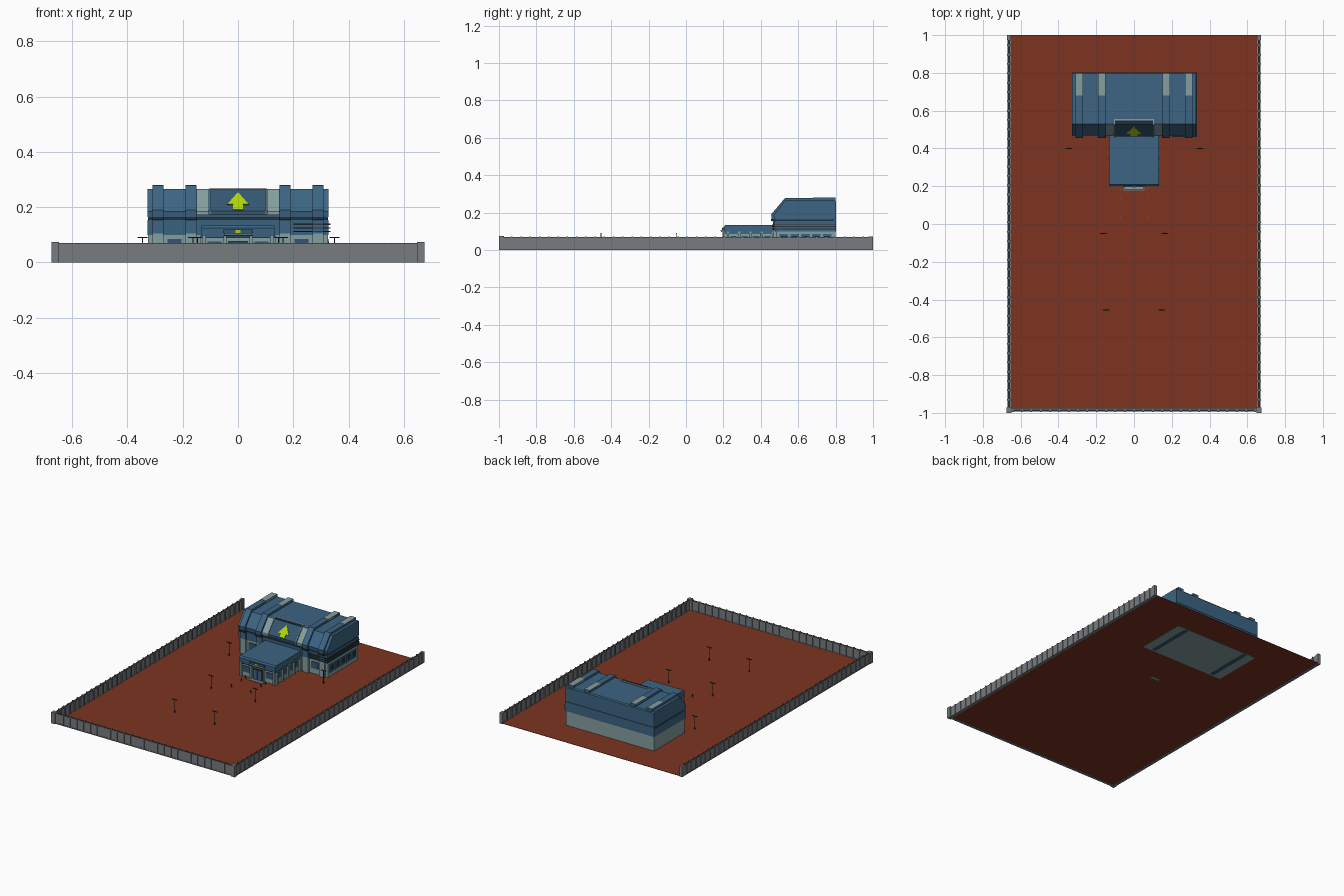
import bpy, bmesh, math
from mathutils import Matrix, Vector


def material(name, rgb):
    m = bpy.data.materials.new(name)
    m.diffuse_color = (*rgb, 1)
    return m


SOIL = material("red soil", (0.202, 0.034, 0.014))
BLUE = material("steel blue", (0.046, 0.128, 0.226))
DEEP = material("deep blue", (0.034, 0.092, 0.162))
PALE = material("pale grey blue", (0.235, 0.345, 0.350))
NAVY = material("navy trim", (0.014, 0.028, 0.048))
GREY = material("fence grey", (0.185, 0.200, 0.212))
DARK = material("dark metal", (0.030, 0.036, 0.042))
LIME = material("lime sign", (0.440, 0.680, 0.002))


def finish(bm, name, mat):
    bmesh.ops.recalc_face_normals(bm, faces=bm.faces)
    me = bpy.data.meshes.new(name)
    bm.to_mesh(me)
    bm.free()
    me.materials.append(mat)
    ob = bpy.data.objects.new(name, me)
    bpy.context.collection.objects.link(ob)
    return ob


def boxes(name, mat, items):
    """One object from boxes given as (x0, x1, y0, y1, z0, z1)."""
    bm = bmesh.new()
    for x0, x1, y0, y1, z0, z1 in items:
        m = Matrix.Translation(((x0 + x1) / 2, (y0 + y1) / 2, (z0 + z1) / 2)) @ \
            Matrix.Diagonal((x1 - x0, y1 - y0, z1 - z0, 1))
        bmesh.ops.create_cube(bm, size=1, matrix=m)
    return finish(bm, name, mat)


def prisms(name, mat, profile, spans):
    """Extrude a (y, z) profile across each (x0, x1) span."""
    bm = bmesh.new()
    for x0, x1 in spans:
        f = bm.faces.new([bm.verts.new((x0, y, z)) for y, z in profile])
        r = bmesh.ops.extrude_face_region(bm, geom=[f])
        bmesh.ops.translate(bm, vec=(x1 - x0, 0, 0),
                            verts=[v for v in r["geom"] if isinstance(v, bmesh.types.BMVert)])
    return finish(bm, name, mat)


def both(items):
    """Add copies mirrored in x."""
    return list(items) + [(-i[1], -i[0], *i[2:]) for i in items]


# Ground sheet and the base plate beneath the building
G = 0.005
boxes("ground", SOIL, [(-0.66, 0.66, -0.985, 1.0, 0.003, G)])
boxes("base_plate", PALE, [(-0.31, 0.31, 0.46, 0.80, 0.0005, 0.003)])
boxes("base_plate_strips", DEEP, both([(0.22, 0.25, 0.47, 0.79, 0, 0.003)]))
boxes("porch_base_plate", PALE, [(-0.03, 0.03, 0.195, 0.215, 0.0005, 0.003)])

# Perimeter fence: panels, posts, top cap and foot rail on three sides
H = 0.068
boxes("fence_panels", GREY, both([(0.656, 0.668, -0.985, 0.995, 0, H)])
      + [(-0.668, 0.668, -0.99, -0.978, 0, H)])
posts = both([(0.651, 0.672, -0.98 + i * 0.0494 - 0.004, -0.98 + i * 0.0494 + 0.004, 0.002, 0.071)
              for i in range(41)])
posts += [(-0.642 + i * 0.0494 - 0.004, -0.642 + i * 0.0494 + 0.004, -0.994, -0.973, 0.002, 0.071)
          for i in range(27)]
boxes("fence_posts", GREY, posts)
boxes("fence_caps", DARK, both([(0.659, 0.665, -0.985, 0.995, H, H + 0.002)])
      + [(-0.665, 0.665, -0.987, -0.981, H, H + 0.002)])
boxes("fence_feet", GREY, both([(0.652, 0.671, -0.985, 0.995, 0, 0.006)])
      + [(-0.67, 0.67, -0.993, -0.974, 0, 0.006)])
boxes("fence_corner_posts", GREY, both([(0.648, 0.675, -1.0, -0.972, 0, 0.074),
                                        (0.654, 0.672, 0.975, 1.0, 0, 0.072)]))

# Main hall, stacked by colour: pale plinth, blue wall, dark groove, roof block
prisms("hall_plinth", PALE, [(0.48, 0.004), (0.80, 0.004), (0.80, 0.10), (0.48, 0.10)],
       [(-0.325, 0.325)])
prisms("hall_wall", BLUE, [(0.475, 0.10), (0.803, 0.10), (0.803, 0.154), (0.472, 0.154)],
       [(-0.328, 0.328)])
prisms("hall_groove", NAVY, [(0.476, 0.154), (0.799, 0.154), (0.799, 0.164), (0.476, 0.164)],
       [(-0.324, 0.324)])
boxes("hall_groove_back_cover", BLUE, [(-0.326, 0.326, 0.79, 0.803, 0.154, 0.162)])
prisms("hall_roof", BLUE, [(0.472, 0.164), (0.803, 0.164), (0.803, 0.258), (0.797, 0.265),
                           (0.53, 0.265), (0.468, 0.185)], [(-0.328, 0.328)])

# Four ribs that wrap the front and roof, with pale roof pads
ribs = both([(0.15, 0.19), (0.27, 0.31)])
prisms("roof_ribs", BLUE, [(0.465, 0.105), (0.50, 0.105), (0.50, 0.19), (0.56, 0.25),
                           (0.80, 0.25), (0.80, 0.279), (0.53, 0.279), (0.455, 0.19),
                           (0.458, 0.165), (0.465, 0.15)], ribs)
boxes("rib_pads", PALE, [(a, b, 0.68, 0.798, 0.27, 0.281) for a, b in ribs])
boxes("rib_bands", NAVY, [(a - 0.001, b + 0.001, 0.454, 0.48, 0.154, 0.165) for a, b in ribs])
boxes("front_pilasters", PALE, [(a, b, 0.466, 0.49, 0.004, 0.105) for a, b in ribs])

# Sign on the sloped front: housing, pale side panels, triangle marker
slope = [(0.463, 0.172), (0.49, 0.172), (0.555, 0.24), (0.555, 0.2655), (0.527, 0.2655), (0.463, 0.186)]
prisms("sign_housing", DEEP, slope, [(-0.10, 0.10)])
prisms("sign_frame", PALE, [(y - 0.004, z + 0.002) for y, z in slope], both([(0.10, 0.105)]))
prisms("sign_side_panels", PALE, [(y + 0.002, z - 0.001) for y, z in slope], both([(0.109, 0.148)]))
boxes("sign_top_recess", NAVY, [(-0.10, 0.10, 0.527, 0.548, 0.255, 0.267)])
boxes("sign_top_rim", PALE, [(-0.105, 0.105, 0.548, 0.555, 0.255, 0.268)])


def slope_point(x, z, off):
    """Point on the sign slope, lifted off it along its normal."""
    d = Vector((0, 0.064, 0.0795)).normalized()
    p = Vector((x, 0.463 + (z - 0.186) * 0.064 / 0.0795, z))
    return p + Vector((0, -d.z, d.y)) * off


bm = bmesh.new()
shapes = [[(-0.039, 0.208), (0.039, 0.208), (0, 0.252)],
          [(-0.018, 0.189), (0.018, 0.189), (0.018, 0.208), (-0.018, 0.208)]]
for s in shapes:
    lo = [bm.verts.new(slope_point(x, z, -0.002)) for x, z in s]
    hi = [bm.verts.new(slope_point(x, z, 0.004)) for x, z in s]
    bm.faces.new(hi)
    bm.faces.new(lo[::-1])
    for i in range(len(s)):
        j = (i + 1) % len(s)
        bm.faces.new((lo[i], lo[j], hi[j], hi[i]))
finish(bm, "sign_marker", LIME)

# Front and right-end windows on the plinth
boxes("front_windows", DEEP, both([(0.205, 0.255, 0.476, 0.482, 0.04, 0.085)]))
ends = [0.50 + i * 0.058 for i in range(5)]
boxes("end_window_frames", BLUE, [(0.32, 0.328, y, y + 0.046, 0.03, 0.085) for y in ends])
boxes("end_windows", NAVY, [(0.32, 0.330, y + 0.007, y + 0.039, 0.042, 0.075) for y in ends])

# Horizontal service pipes around the right front corner
levels = (0.110, 0.123, 0.136)
boxes("service_pipes", DARK,
      [(0.20, 0.334, 0.461, 0.468, z, z + 0.004) for z in levels]
      + [(0.327, 0.334, 0.461, 0.803, z, z + 0.004) for z in levels])

# Entrance porch: pale walls, blue roof, side posts and windows
boxes("porch_walls", PALE, [(-0.125, 0.125, 0.212, 0.48, 0.004, 0.092)])
prisms("porch_roof", BLUE, [(0.205, 0.09), (0.48, 0.09), (0.48, 0.134), (0.21, 0.134), (0.203, 0.124)],
       [(-0.132, 0.132)])
boxes("porch_roof_trim", NAVY, [(-0.133, 0.133, 0.204, 0.48, 0.088, 0.091)])
side = [0.225 + i * 0.06 for i in range(5)]
boxes("porch_side_posts", PALE, both([(0.12, 0.136, y - 0.006, y + 0.006, G, 0.1) for y in side]))
boxes("porch_side_windows", DEEP, both([(0.12, 0.128, y + 0.016, y + 0.044, 0.04, 0.075) for y in side[:4]]))
boxes("porch_front_windows", DEEP, both([(0.06, 0.11, 0.208, 0.215, 0.035, 0.075)]))
boxes("porch_front_posts", PALE, both([(0.042, 0.052, 0.196, 0.215, G, 0.1),
                                       (0.115, 0.128, 0.198, 0.215, G, 0.1)]))

# Door, canopy and small marker above it
boxes("door", NAVY, [(-0.036, 0.036, 0.207, 0.215, G, 0.078)])
boxes("door_leaves", BLUE, both([(0.002, 0.032, 0.204, 0.21, G, 0.072)]))
prisms("door_canopy", PALE, [(0.21, 0.095), (0.188, 0.097), (0.183, 0.106), (0.21, 0.106)], [(-0.05, 0.05)])
boxes("door_sign", DEEP, [(-0.055, 0.055, 0.196, 0.21, 0.106, 0.119)])
boxes("door_sign_marker", LIME, [(-0.009, 0.009, 0.193, 0.197, 0.107, 0.117)])
boxes("door_step", GREY, [(-0.055, 0.055, 0.178, 0.212, 0.004, 0.008)])


def rods(name, mat, spots, radius, top):
    """Upright six-sided rods standing on the ground."""
    bm = bmesh.new()
    for x, y in spots:
        bmesh.ops.create_cone(bm, cap_ends=True, segments=6, radius1=radius, radius2=radius, depth=top - G,
                              matrix=Matrix.Translation((x, y, (top + G) / 2)))
    return finish(bm, name, mat)


# Lamp posts with short arms, lining the yard
lamps = [(-0.345, 0.40), (0.35, 0.40), (-0.163, -0.05), (0.163, -0.05), (-0.147, -0.455), (0.147, -0.455)]
rods("lamp_poles", DARK, lamps, 0.002, 0.09)
rods("lamp_feet", DARK, lamps, 0.005, 0.014)
boxes("lamp_heads", DARK, [(x - 0.018, x + 0.018, y - 0.003, y + 0.003, 0.088, 0.092) for x, y in lamps])

# Low bollards along the entrance path
bollards = [(s * 0.073, y) for s in (-1, 1) for y in (0.035, 0.14, 0.185)]
rods("bollards", DARK, bollards, 0.003, 0.024)
rods("bollard_feet", PALE, bollards, 0.004, 0.010)
